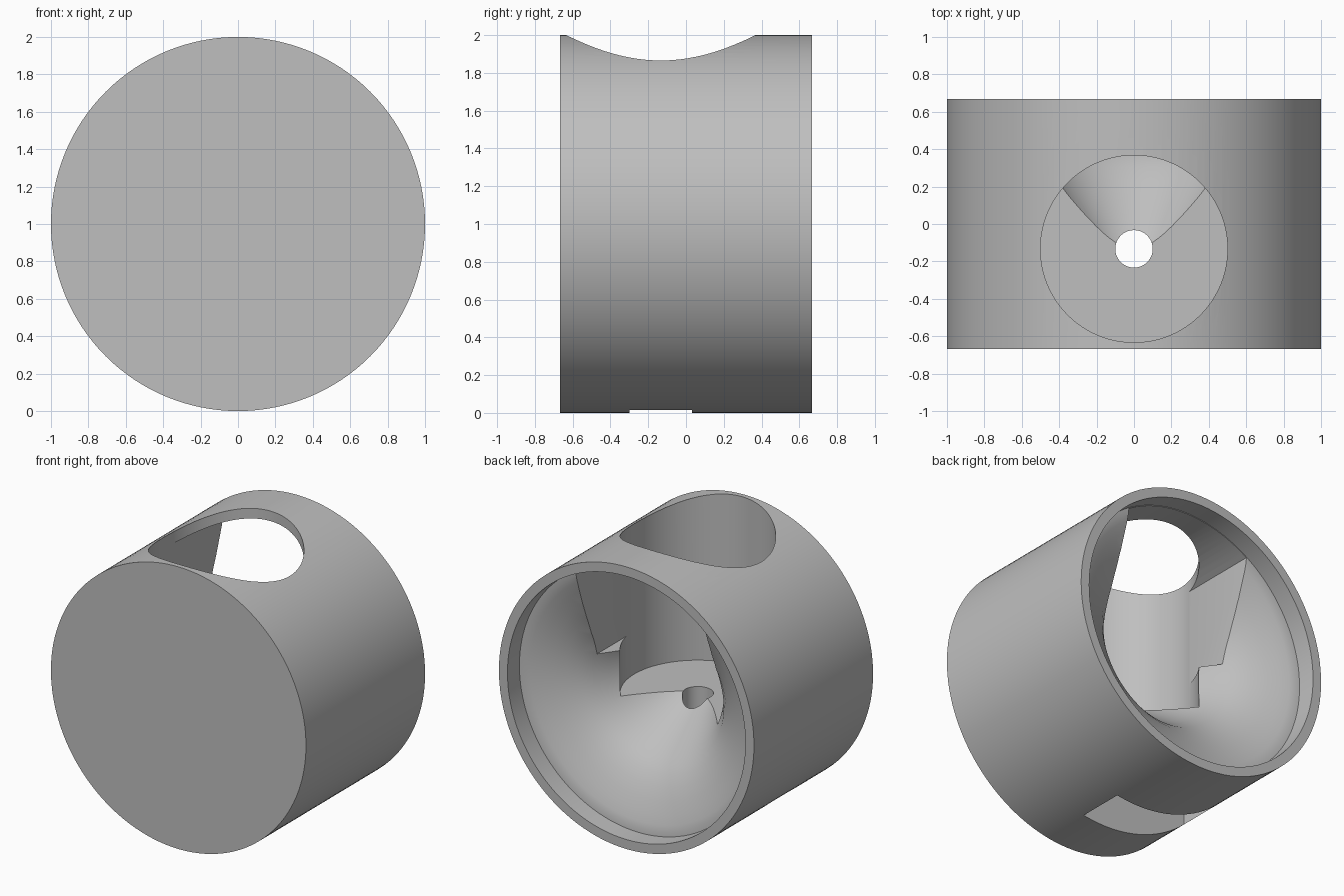
import bpy, bmesh, math
from mathutils import Matrix, Vector

cube = bpy.data.objects.get("Cube")
if cube:
    bpy.data.objects.remove(cube, do_unlink=True)

AXIS_Z = 1.0        # height of the drum's axis
HALF = 0.667        # half of the drum's depth
BORE_Y = -0.133     # centre of the vertical bore
SEGMENTS = 128

grey = bpy.data.materials.new("plain grey")
grey.use_nodes = True
colour = (0.52, 0.52, 0.52, 1)
grey.diffuse_color = colour
grey.node_tree.nodes["Principled BSDF"].inputs["Base Color"].default_value = colour


def finish(name, bm):
    bmesh.ops.recalc_face_normals(bm, faces=bm.faces)
    mesh = bpy.data.meshes.new(name)
    bm.to_mesh(mesh)
    bm.free()
    mesh.materials.append(grey)
    obj = bpy.data.objects.new(name, mesh)
    bpy.context.collection.objects.link(obj)
    return obj


def lathe(name, profile):
    """Revolve (radius, y) points about the drum's axis, with flat end caps."""
    bm = bmesh.new()
    rings = []
    for r, y in profile:
        angles = [math.tau * i / SEGMENTS for i in range(SEGMENTS)]
        rings.append([bm.verts.new((r * math.cos(a), y, AXIS_Z + r * math.sin(a)))
                      for a in angles])
    for a, b in zip(rings, rings[1:]):
        for i in range(SEGMENTS):
            j = (i + 1) % SEGMENTS
            bm.faces.new((a[i], a[j], b[j], b[i]))
    bm.faces.new(rings[0])
    bm.faces.new(rings[-1])
    return finish(name, bm)


def upright_cylinder(name, radius, z0, z1):
    bm = bmesh.new()
    bmesh.ops.create_cone(bm, cap_ends=True, segments=SEGMENTS, radius1=radius,
                          radius2=radius, depth=z1 - z0,
                          matrix=Matrix.Translation((0, BORE_Y, (z0 + z1) / 2)))
    return finish(name, bm)


def box(name, low, high):
    low, high = Vector(low), Vector(high)
    bm = bmesh.new()
    bmesh.ops.create_cube(bm, size=1, matrix=Matrix.Translation((low + high) / 2)
                          @ Matrix.Diagonal((high - low).to_4d()))
    return finish(name, bm)


def arched_prism(name, half_width, floor_z, radius, y0, y1):
    """Flat floor and sides under a ceiling concentric with the drum."""
    bm = bmesh.new()
    reach = math.asin(half_width / radius)
    steps = 24
    outline = [(-half_width, floor_z), (half_width, floor_z)]
    for i in range(steps + 1):
        a = reach * (1 - 2 * i / steps)
        outline.append((radius * math.sin(a), AXIS_Z + radius * math.cos(a)))
    face = bm.faces.new([bm.verts.new((x, y0, z)) for x, z in outline])
    extruded = bmesh.ops.extrude_face_region(bm, geom=[face])["geom"]
    moved = [v for v in extruded if isinstance(v, bmesh.types.BMVert)]
    bmesh.ops.translate(bm, verts=moved, vec=(0, y1 - y0, 0))
    return finish(name, bm)


# Drum: closed front, rimmed recess and flared funnel at the back
body = lathe("drum_body", [
    (1, -HALF), (1, HALF), (0.933, HALF), (0.933, 0.533),
    (0.9, 0.53), (0.86, 0.518), (0.8, 0.493), (0.72, 0.457), (0.64, 0.412),
    (0.57, 0.363), (0.51, 0.305), (0.45, 0.222), (0.4, 0.147),
    (0.3, 0.01), (0.2, -0.13), (0.17, -0.18)])

cutters = [
    # Large bore from the top, and the notch joining it to the back
    upright_cylinder("bore_cutter", 0.5, 0.8, 2.2),
    arched_prism("notch_cutter", 0.49, 1.11, 0.929, BORE_Y, 0.6),
    # Screw hole and the nut slot underneath
    upright_cylinder("screw_hole_cutter", 0.1, -0.1, 1.0),
    box("nut_slot_cutter", (-0.667, -0.3, -0.1), (0.167, 0.033, 0.4)),
]

bpy.context.view_layer.objects.active = body
for cutter in cutters:
    mod = body.modifiers.new(cutter.name, 'BOOLEAN')
    mod.operation = 'DIFFERENCE'
    mod.solver = 'EXACT'
    mod.object = cutter
    cutter.hide_render = True
    bpy.ops.object.modifier_apply(modifier=mod.name)
    bpy.data.objects.remove(cutter, do_unlink=True)

# Smooth walls, crisp edges
for obj in bpy.context.selected_objects:
    obj.select_set(False)
body.select_set(True)
bpy.ops.object.shade_smooth_by_angle(angle=math.radians(30))
